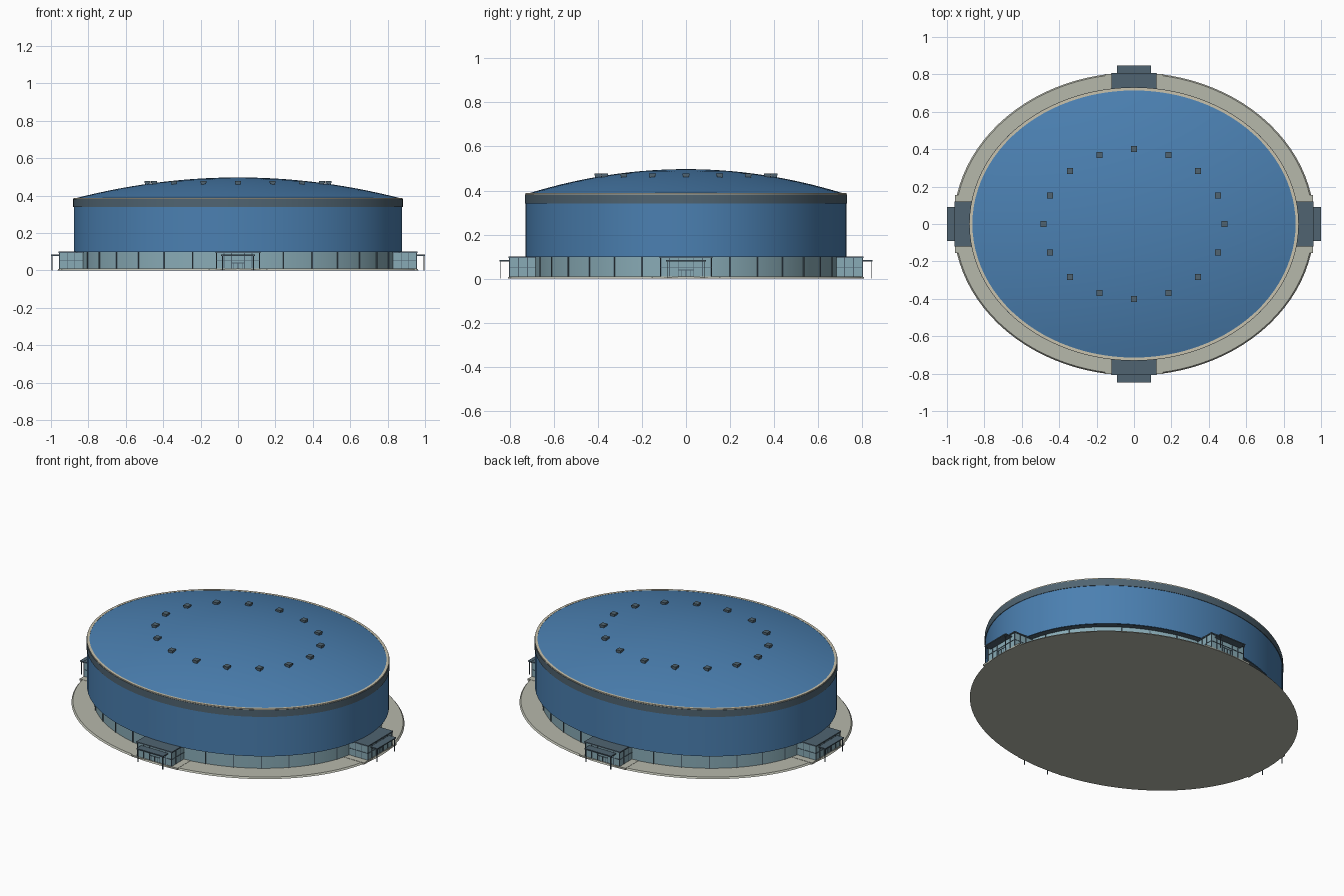
import bpy, bmesh
from math import sin, cos, pi, radians, atan2
from mathutils import Matrix, Vector

cube = bpy.data.objects.get("Cube")
if cube:
    bpy.data.objects.remove(cube)

SEGMENTS = 96


def material(name, r, g, b):
    m = bpy.data.materials.new(name)
    m.use_nodes = True
    m.diffuse_color = (r, g, b, 1)
    m.node_tree.nodes["Principled BSDF"].inputs["Base Color"].default_value = (r, g, b, 1)
    return m


blue = material("blue cladding", 0.07, 0.215, 0.44)
slate = material("slate metal", 0.08, 0.127, 0.165)
glass = material("pale glass", 0.25, 0.41, 0.47)
paving = material("paving", 0.47, 0.48, 0.41)
cream = material("cream trim", 0.58, 0.54, 0.42)


def finish(name, bm, mat, smooth=False):
    bmesh.ops.recalc_face_normals(bm, faces=bm.faces)
    mesh = bpy.data.meshes.new(name)
    bm.to_mesh(mesh)
    bm.free()
    mesh.materials.append(mat)
    obj = bpy.data.objects.new(name, mesh)
    bpy.context.collection.objects.link(obj)
    if smooth:
        bpy.ops.object.select_all(action="DESELECT")
        obj.select_set(True)
        bpy.context.view_layer.objects.active = obj
        bpy.ops.object.shade_smooth_by_angle(angle=radians(30))
    return obj


def oval(name, profile, mat, caps=False, closed=False):
    """Sweep a profile of (x radius, y radius, height) round an ellipse."""
    bm = bmesh.new()
    rings = []
    for rx, ry, z in profile:
        rings.append([bm.verts.new((rx * cos(2 * pi * i / SEGMENTS),
                                    ry * sin(2 * pi * i / SEGMENTS), z))
                      for i in range(SEGMENTS)])
    pairs = list(zip(rings, rings[1:]))
    if closed:
        pairs.append((rings[-1], rings[0]))
    for low, high in pairs:
        for i in range(SEGMENTS):
            j = (i + 1) % SEGMENTS
            bm.faces.new((low[i], low[j], high[j], high[i]))
    if caps:
        bm.faces.new(rings[0])
        bm.faces.new(rings[-1])
    return finish(name, bm, mat, True)


def boxes(name, items, mat, turn=0):
    """Join boxes given as ((x0, x1), (y0, y1), (z0, z1)) into one object."""
    bm = bmesh.new()
    for spans in items:
        centre = Vector([(a + b) / 2 for a, b in spans])
        size = [b - a for a, b in spans]
        bmesh.ops.create_cube(bm, size=1, matrix=Matrix.Rotation(turn, 4, "Z")
                              @ Matrix.Translation(centre) @ Matrix.Diagonal((*size, 1)))
    return finish(name, bm, mat)


# Oval ground slab
oval("plaza", [(0.965, 0.81, 0), (0.957, 0.803, 0.009)], paving, caps=True)

# Recessed glazed ground floor
WALL_X, WALL_Y = 0.84, 0.69
oval("ground_floor_glass", [(WALL_X, WALL_Y, 0.009), (WALL_X, WALL_Y, 0.1)], glass)
bm = bmesh.new()
COUNT = 32
for i in range(COUNT):
    a = 2 * pi * (i + 0.5) / COUNT
    turn = atan2(WALL_X * sin(a), WALL_Y * cos(a))
    place = (Matrix.Translation((WALL_X * cos(a), WALL_Y * sin(a), 0.054))
             @ Matrix.Rotation(turn, 4, "Z") @ Matrix.Diagonal((0.008, 0.005, 0.092, 1)))
    bmesh.ops.create_cube(bm, size=1, matrix=place)
finish("ground_floor_mullions", bm, slate)

# Overhanging drum, its soffit, the eaves band and the rim
oval("soffit", [(0.82, 0.67, 0.099), (0.876, 0.726, 0.099)], slate)
oval("drum_wall", [(0.878, 0.728, 0.099), (0.878, 0.728, 0.342)], blue)
oval("eaves_band", [(0.87, 0.72, 0.34), (0.881, 0.731, 0.34),
                    (0.881, 0.731, 0.382), (0.87, 0.72, 0.382)], slate, closed=True)
oval("roof_rim", [(0.864, 0.714, 0.38), (0.879, 0.729, 0.38),
                  (0.879, 0.729, 0.388), (0.864, 0.714, 0.388)], cream, closed=True)

# Shallow domed roof
ROOF_X, ROOF_Y, ROOF_Z, RISE = 0.868, 0.718, 0.386, 0.111
steps = [1 - k / 14 for k in range(14)] + [0.01]
oval("domed_roof", [(ROOF_X * t, ROOF_Y * t, ROOF_Z + RISE * (1 - t * t)) for t in steps],
     blue, caps=True)

# Ring of roof vents, each with a wider lid
vents = []
for k in range(16):
    x, y = 0.485 * cos(pi * k / 8), 0.4 * sin(pi * k / 8)
    for half, low, high in ((0.013, 0.45, 0.472), (0.016, 0.468, 0.478)):
        vents.append(((x - half, x + half), (y - half, y + half), (low, high)))
boxes("roof_vents", vents, slate)


def entrance(side, reach, turn):
    """Glazed porch facing local -y, with its front wall at distance reach."""
    front = -reach
    back = front + 0.14
    boxes(side + "_entrance_step", [((-0.155, 0.155), (front - 0.003, back), (0, 0.0105))],
          paving, turn)
    boxes(side + "_entrance_glass", [((-0.115, 0.115), (front, back), (0.008, 0.096))],
          glass, turn)
    boxes(side + "_entrance_roof",
          [((-0.12, 0.12), (front - 0.006, back), (0.094, 0.101))], slate, turn)
    # Uprights and rails on the front and both flanks
    bars = []
    for x in (-0.114, -0.075, -0.035, 0.035, 0.075, 0.114):
        bars.append(((x - 0.002, x + 0.002), (front - 0.003, front + 0.002), (0.01, 0.095)))
    bars.append(((-0.114, 0.114), (front - 0.003, front), (0.05, 0.053)))
    for s in (-0.115, 0.115):
        bars.append(((s - 0.002, s + 0.002), (front, back), (0.05, 0.053)))
        for y in (front + 0.04, front + 0.08):
            bars.append(((s - 0.002, s + 0.002), (y - 0.002, y + 0.002), (0.01, 0.095)))
    # Double door frame
    for x in (-0.022, 0, 0.022):
        bars.append(((x - 0.0015, x + 0.0015), (front - 0.003, front), (0.01, 0.04)))
    bars.append(((-0.035, 0.035), (front - 0.003, front), (0.038, 0.041)))
    boxes(side + "_entrance_frames", bars, slate, turn)
    # Flat canopy carried on two slim posts
    edge = front - 0.047
    boxes(side + "_canopy", [((-0.09, 0.09), (edge, front), (0.078, 0.084))], slate, turn)
    boxes(side + "_canopy_posts",
          [((x - 0.002, x + 0.002), (edge + 0.004, edge + 0.008), (0, 0.08))
           for x in (-0.083, 0.083)], slate, turn)


entrance("front", 0.8, 0)
entrance("left", 0.953, pi / 2)
entrance("back", 0.8, pi)
entrance("right", 0.953, -pi / 2)
